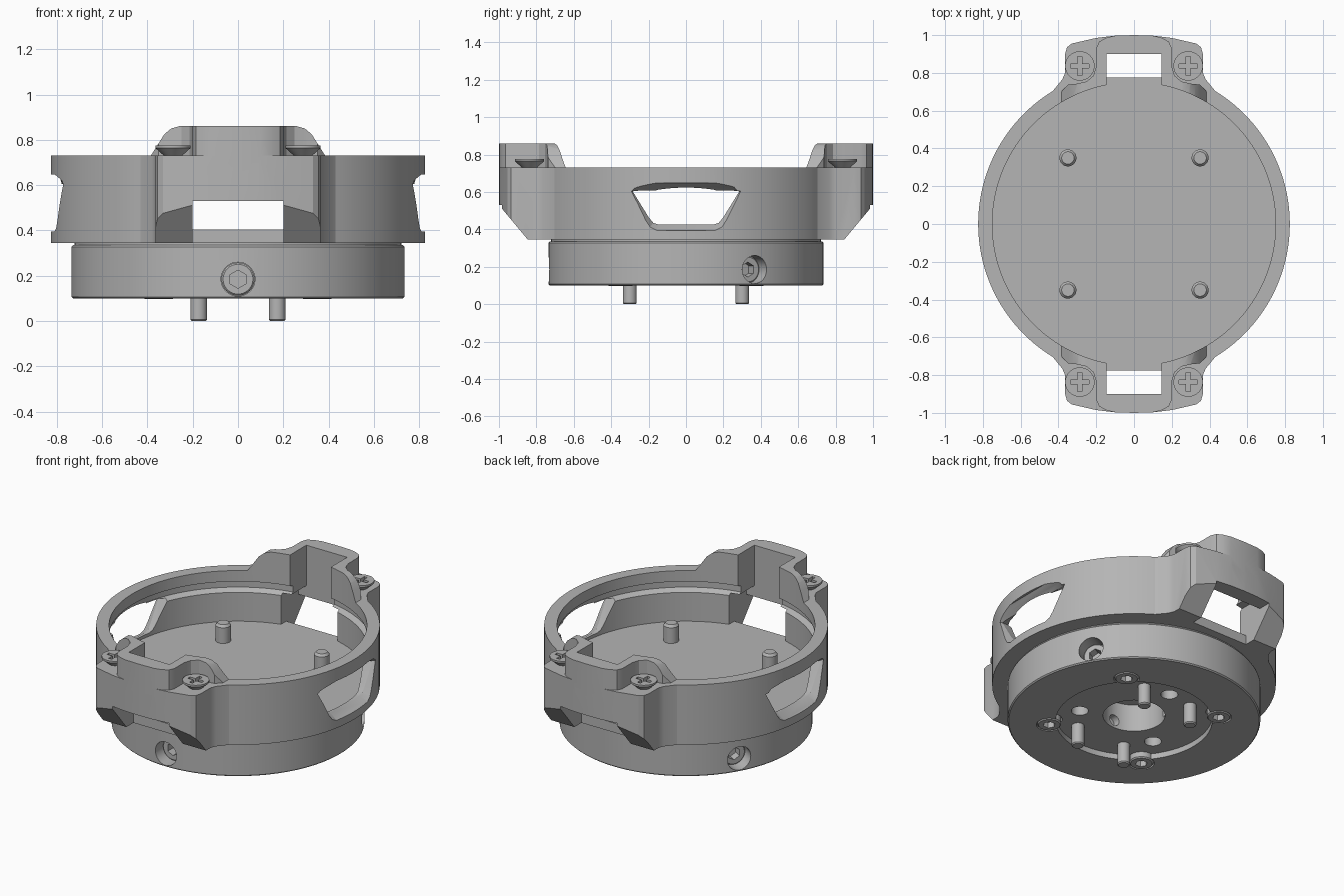
import bpy, bmesh, math
from mathutils import Matrix, Vector

if "Cube" in bpy.data.objects:
    bpy.data.objects.remove(bpy.data.objects["Cube"])

grey = bpy.data.materials.new("plain grey")
grey.use_nodes = True
grey.diffuse_color = (0.46, 0.46, 0.46, 1)
grey.node_tree.nodes["Principled BSDF"].inputs["Base Color"].default_value = (0.46, 0.46, 0.46, 1)


def loft(name, rings):
    """Solid skinned through rings of points, capped at both ends."""
    bm = bmesh.new()
    rows = [[bm.verts.new(p) for p in ring] for ring in rings]
    n = len(rows[0])
    for low, high in zip(rows, rows[1:]):
        for i in range(n):
            j = (i + 1) % n
            bm.faces.new((low[i], low[j], high[j], high[i]))
    bm.faces.new(rows[0][::-1])
    bm.faces.new(rows[-1])
    bmesh.ops.recalc_face_normals(bm, faces=bm.faces)
    mesh = bpy.data.meshes.new(name)
    bm.to_mesh(mesh)
    bm.free()
    mesh.materials.append(grey)
    ob = bpy.data.objects.new(name, mesh)
    bpy.context.collection.objects.link(ob)
    return ob


def lathe(name, profile, at=(0, 0), sides=128):
    return loft(name, [[(at[0] + r * math.cos(2 * math.pi * i / sides),
                         at[1] + r * math.sin(2 * math.pi * i / sides), z)
                        for i in range(sides)] for r, z in profile])


def rod(name, r, z0, z1, at=(0, 0), sides=32):
    return lathe(name, [(r, z0), (r, z1)], at, sides)


def prism(name, points, a, b, axis="z"):
    place = {"x": lambda u, v, w: (w, u, v), "y": lambda u, v, w: (u, w, v),
             "z": lambda u, v, w: (u, v, w)}[axis]
    return loft(name, [[place(u, v, w) for u, v in points] for w in (a, b)])


def box(x0, x1, y0, y1, z0, z1):
    return prism("cutter", [(x0, y0), (x1, y0), (x1, y1), (x0, y1)], z0, z1)


def combine(target, tool, how="DIFFERENCE"):
    mod = target.modifiers.new(how, "BOOLEAN")
    mod.operation, mod.object, mod.solver = how, tool, "EXACT"
    bpy.context.view_layer.objects.active = target
    bpy.ops.object.modifier_apply(modifier=mod.name)
    bpy.data.objects.remove(tool)


def mirrored(half):
    """Close a half outline across x = 0."""
    return half + [(-x, y) for x, y in reversed(half) if x > 0]


def radial(ob, angle, z):
    """Lay an upright part along a horizontal spoke."""
    ob.data.transform(Matrix.Translation((0, 0, z)) @ Matrix.Rotation(angle, 4, "Z")
                      @ Matrix.Rotation(math.pi / 2, 4, "Y"))
    return ob


def polar(r, degrees):
    a = math.radians(degrees)
    return (r * math.cos(a), r * math.sin(a))


# Housing ring with two end lugs
housing = rod("housing_ring", 0.825, 0.345, 0.73, sides=128)
front_arc = [(0, 1.0), (0.1, 0.997)]
lug = front_arc + [(0.2, 0.985), (0.33, 0.955), (0.355, 0.935), (0.365, 0.9),
                   (0.365, 0.8), (0.38, 0.765), (0.43, 0.704), (0.43, 0.5)]
raised = front_arc + [(0.15, 0.985), (0.185, 0.965), (0.2, 0.93), (0.2, 0.835), (0.215, 0.785),
                      (0.25, 0.755), (0.3, 0.743), (0.35, 0.738), (0.385, 0.70), (0.385, 0.5)]
hump = [(0.4, 0.6), (0.385, 0.73), (0.35, 0.785), (0.325, 0.825), (0.295, 0.85), (0.26, 0.86)]
slope = [(1.05, 0.59), (0.80, 0.29), (1.05, 0.29)]

for s in (1, -1):
    flip = lambda pts: [(x, s * y) for x, y in pts]
    combine(housing, prism("lug", flip(mirrored(lug)), 0.345, 0.73), "UNION")
    wall = prism("raised_wall", flip(mirrored(raised)), 0.65, 0.9)
    combine(wall, prism("hump", mirrored(hump), -1.2, 1.2, "y"), "INTERSECT")
    combine(housing, wall, "UNION")
    combine(housing, prism("cutter", [(s * y, z) for y, z in slope], -0.6, 0.6, "x"))

# Hollow interior with a shallow groove under the rim
combine(housing, lathe("cutter", [(0.75, 0.405), (0.75, 0.59), (0.78, 0.61), (0.78, 0.65),
                                  (0.75, 0.66), (0.75, 1.0)]))

# Slots through the lugs
for s in (1, -1):
    for x, y0, y1, z0, z1 in ((0.145, 0.5, 0.9, 0.5, 1.0), (0.2, 0.6, 0.9, 0.405, 0.6),
                              (0.2, 0.775, 1.1, 0.3, 0.53)):
        a, b = sorted((s * y0, s * y1))
        combine(housing, box(-x, x, a, b, z0, z1))

# Flared side windows
outer = mirrored([(0.265, 0.648), (0.315, 0.605), (0.22, 0.44), (0.195, 0.408), (0.16, 0.395)])
inner = mirrored([(0.25, 0.607), (0.285, 0.603), (0.2, 0.465), (0.175, 0.435), (0.145, 0.425)])
for s in (1, -1):
    rings = [[(s * x, y, z) for y, z in pts]
             for x, pts in ((0.6, inner), (0.76, inner), (0.81, outer), (0.9, outer))]
    combine(housing, loft("cutter", rings))

# Base disc with recess, centre bore and holes underneath
base = lathe("base_disc", [(0.728, 0.1), (0.735, 0.107), (0.735, 0.328), (0.728, 0.335),
                           (0.722, 0.335), (0.722, 0.36)])
combine(base, rod("cutter", 0.455, 0.05, 0.135, sides=96))
combine(base, rod("cutter", 0.18, 0.05, 0.31, sides=64))
for deg in (90, 210, 330):
    combine(base, rod("cutter", 0.05, 0.05, 0.24, polar(0.32, deg)))
for deg in (45, 135, 225, 315):
    combine(base, rod("cutter", 0.075, 0.05, 0.16, polar(0.495, deg)))
for deg in (-90, 30, 150):
    combine(base, radial(rod("cutter", 0.075, 0.6, 0.9), math.radians(deg), 0.185))
    combine(base, radial(rod("cutter", 0.035, 0.1, 0.65), math.radians(deg), 0.185))

parts = [housing, base]

# Radial set screws with hex sockets
for i, deg in enumerate((-90, 30, 150)):
    screw = lathe("set_screw_%d" % (i + 1), [(0.033, 0.22), (0.033, 0.58), (0.073, 0.58),
                                             (0.073, 0.655), (0.066, 0.662)], sides=32)
    combine(screw, rod("cutter", 0.04, 0.61, 0.8, sides=6))
    parts.append(radial(screw, math.radians(deg), 0.185))

# Long bolts: socket heads below, chamfered tips above the floor
for i, deg in enumerate((45, 135, 225, 315)):
    bolt = lathe("floor_bolt_%d" % (i + 1), [(0.063, 0.098), (0.07, 0.105), (0.07, 0.165),
                                             (0.045, 0.165), (0.045, 0.505), (0.033, 0.52)],
                 polar(0.495, deg), 32)
    combine(bolt, rod("cutter", 0.036, 0.05, 0.135, polar(0.495, deg), 6))
    parts.append(bolt)

# Locating pins under the base
for i, deg in enumerate((60, 120, 240, 300)):
    parts.append(lathe("locating_pin_%d" % (i + 1), [(0.031, 0), (0.037, 0.007), (0.037, 0.16)],
                       polar(0.347, deg), 32))

# Countersunk cross-head screws on the lugs
for sx in (1, -1):
    for sy in (1, -1):
        x, y = sx * 0.287, sy * 0.837
        name = "lug_screw_%s_%s" % ("left" if sx > 0 else "right", "back" if sy > 0 else "front")
        screw = lathe(name, [(0.04, 0.68), (0.04, 0.73), (0.078, 0.764), (0.078, 0.776)], (x, y), 32)
        for w, h in ((0.05, 0.011), (0.011, 0.05)):
            combine(screw, box(x - w, x + w, y - h, y + h, 0.752, 0.85))
        parts.append(screw)

# Smooth curved walls, keep edges crisp
bpy.ops.object.select_all(action="DESELECT")
for ob in parts:
    ob.select_set(True)
bpy.context.view_layer.objects.active = housing
bpy.ops.object.shade_smooth_by_angle(angle=math.radians(25))
